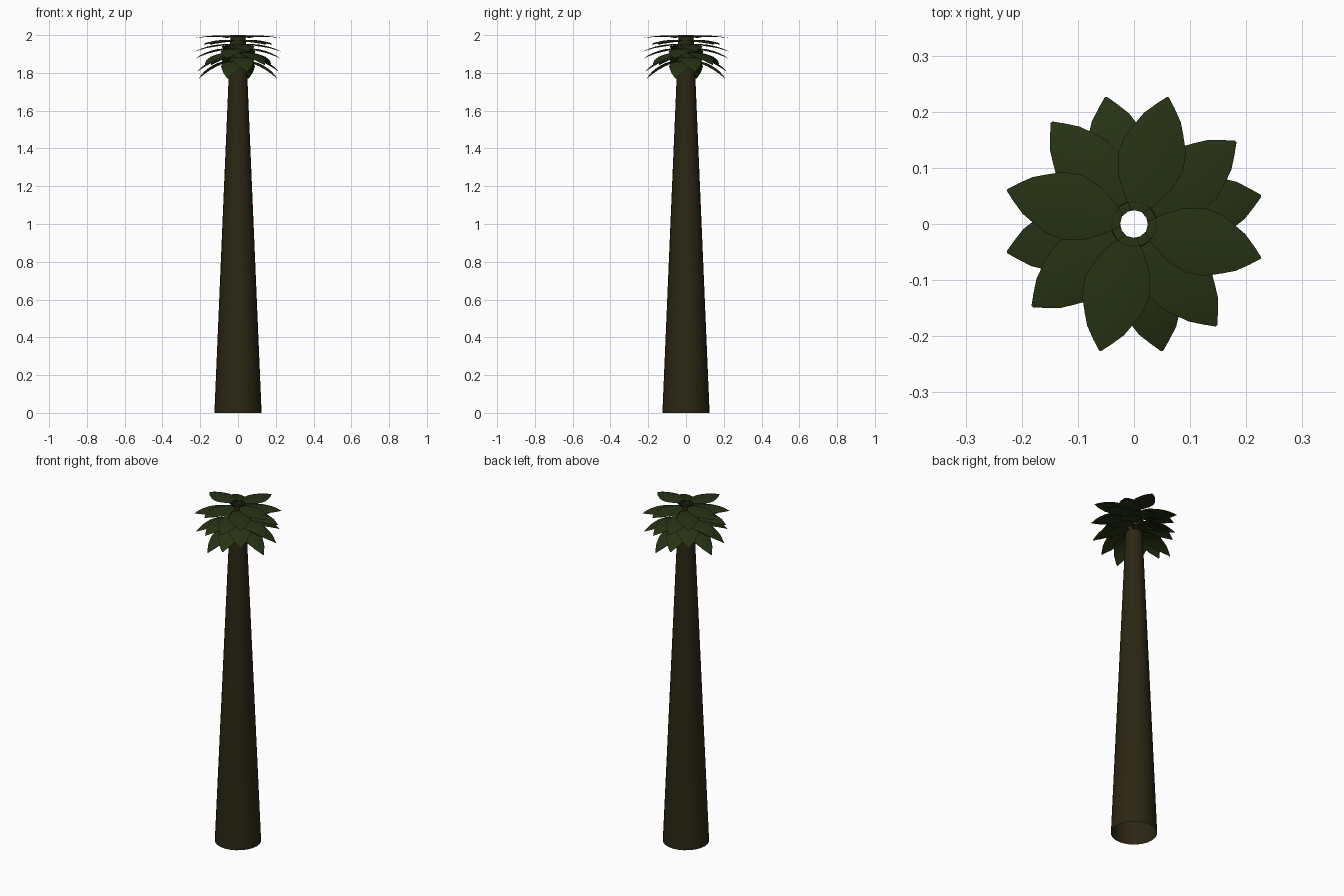
import bpy, bmesh, math
from mathutils import Matrix

if "Cube" in bpy.data.objects:
    bpy.data.objects.remove(bpy.data.objects["Cube"])


def material(name, rgb):
    m = bpy.data.materials.new(name)
    m.diffuse_color = (*rgb, 1)
    m.use_nodes = True
    m.node_tree.nodes["Principled BSDF"].inputs["Base Color"].default_value = m.diffuse_color
    return m


bark = material("dark_bark", (0.024, 0.020, 0.007))
green = material("dark_leaf_green", (0.020, 0.032, 0.007))


def make_object(name, bm, mat, angle):
    me = bpy.data.meshes.new(name)
    bm.to_mesh(me)
    bm.free()
    me.materials.append(mat)
    ob = bpy.data.objects.new(name, me)
    bpy.context.collection.objects.link(ob)
    bpy.ops.object.select_all(action='DESELECT')
    ob.select_set(True)
    bpy.context.view_layer.objects.active = ob
    bpy.ops.object.shade_smooth_by_angle(angle=math.radians(angle))
    return ob


# Trunk: tapered tube, open at both ends
bm = bmesh.new()
bmesh.ops.create_cone(bm, cap_ends=False, segments=24, radius1=0.125,
                      radius2=0.04, depth=2.0,
                      matrix=Matrix.Translation((0, 0, 1.0)))
make_object("trunk", bm, bark, 40)

# Leaf outline: (fraction along the leaf, half width)
OUTLINE = [(0, 0.012), (0.1, 0.030), (0.25, 0.049), (0.42, 0.060), (0.58, 0.057),
           (0.72, 0.044), (0.82, 0.034), (0.92, 0.017), (1, 0.002)]


def add_leaf(bm, angle, base_z, reach, rise, droop):
    """One arched leaf sheet with a slightly raised midrib."""
    rows = []
    c, s = math.cos(angle), math.sin(angle)
    for t, w in OUTLINE:
        r = 0.024 + (reach - 0.024) * t
        z = base_z + rise * t - droop * t * t
        row = []
        for k in (-1, -0.5, 0, 0.5, 1):
            y = w * k
            row.append(bm.verts.new((r * c - y * s, r * s + y * c,
                                     z - 2.0 * y * y)))
        rows.append(row)
    for a, b in zip(rows, rows[1:]):
        for i in range(4):
            bm.faces.new((a[i], b[i], b[i + 1], a[i + 1]))


# Crown: seven rings of four leaves, drooping more towards the bottom
ANGLES = (75, 39, 12.5)
for layer in range(7):
    f = layer / 6
    bm = bmesh.new()
    for k in range(4):
        add_leaf(bm, math.radians(ANGLES[layer % 3] + 90 * k),
                 1.995 - 0.135 * f, 0.234 - 0.02 * f * f,
                 0.02 + 0.02 * f, 0.03 + 0.10 * f)
    make_object(f"leaf_ring_{layer + 1}", bm, green, 60)
